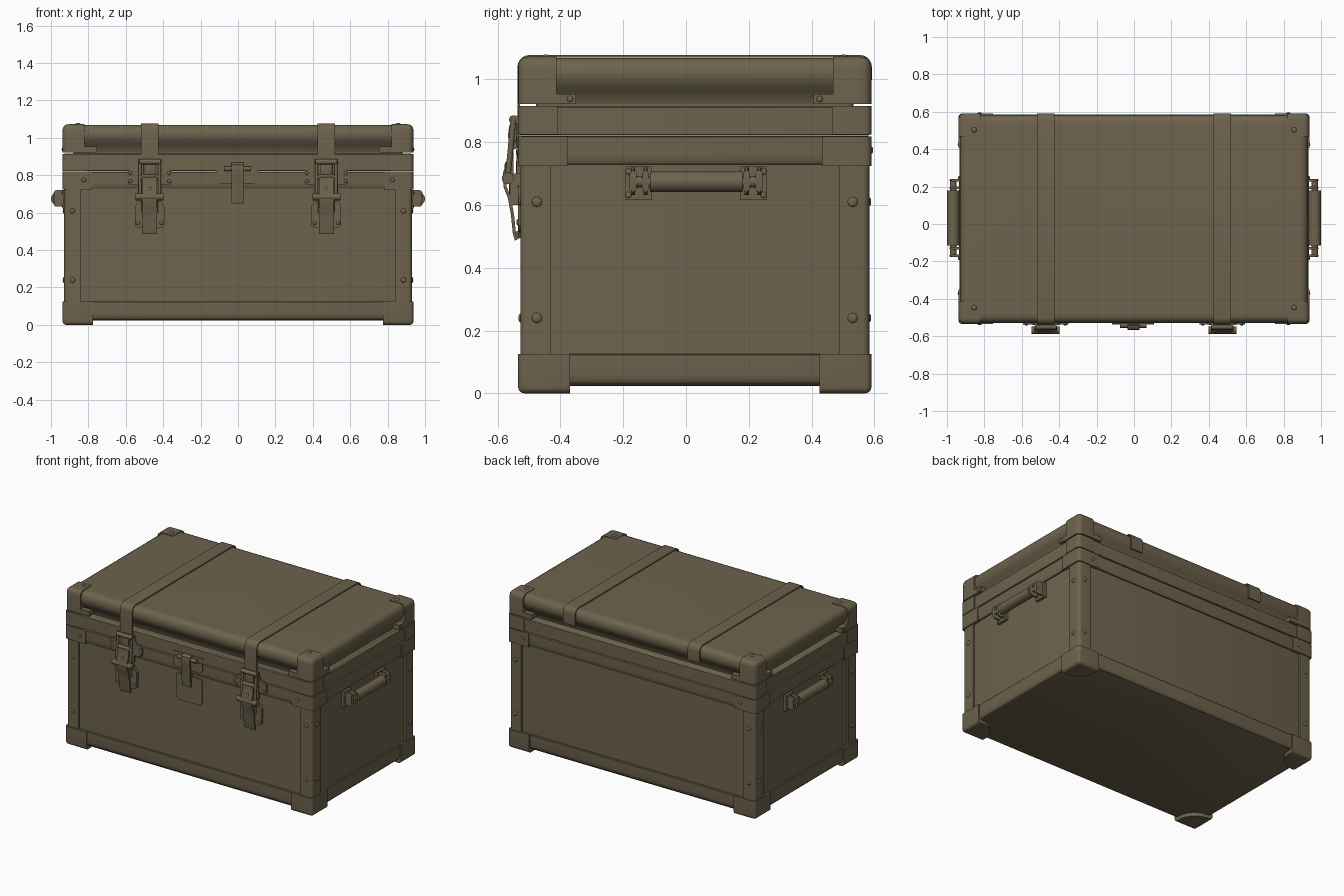
import bpy, bmesh, math
from mathutils import Matrix, Vector

if "Cube" in bpy.data.objects:
    bpy.data.objects.remove(bpy.data.objects["Cube"])

CY = 0.028              # depth centre of the case
HX, HY = 0.930, 0.556   # half width and half depth

paint = bpy.data.materials.new("olive_drab")
paint.diffuse_color = (0.155, 0.125, 0.075, 1)
paint.use_nodes = True
paint.node_tree.nodes["Principled BSDF"].inputs["Base Color"].default_value = paint.diffuse_color


def finish(name, bm, mirror=""):
    """Turn a bmesh into a shaded, optionally mirrored object."""
    bmesh.ops.recalc_face_normals(bm, faces=bm.faces)
    me = bpy.data.meshes.new(name)
    bm.to_mesh(me)
    bm.free()
    ob = bpy.data.objects.new(name, me)
    ob.location.y = CY
    bpy.context.collection.objects.link(ob)
    me.materials.append(paint)
    bpy.ops.object.select_all(action='DESELECT')
    ob.select_set(True)
    bpy.context.view_layer.objects.active = ob
    bpy.ops.object.shade_smooth_by_angle(angle=math.radians(35))
    if mirror:
        m = ob.modifiers.new("mirror", 'MIRROR')
        m.use_axis = ("x" in mirror, "y" in mirror, False)
        m.use_mirror_merge = False
    return ob


def loft(name, profile, r=0.022, seg=4):
    """Rounded rectangle stacked along (inset, height) points."""
    bm = bmesh.new()
    rings = []
    for inset, z in profile:
        ring = []
        for k, (sx, sy) in enumerate([(1, 1), (-1, 1), (-1, -1), (1, -1)]):
            for i in range(seg + 1):
                a = math.pi / 2 * (k + i / seg)
                ring.append(bm.verts.new((sx * (HX - inset - r) + r * math.cos(a),
                                          sy * (HY - inset - r) + r * math.sin(a), z)))
        rings.append(ring)
    n = len(rings[0])
    for a, b in zip(rings, rings[1:]):
        for i in range(n):
            bm.faces.new((a[i], a[(i + 1) % n], b[(i + 1) % n], b[i]))
    bm.faces.new(rings[0])
    bm.faces.new(rings[-1])
    return finish(name, bm)


def box(name, lo, hi, bevels=(), mirror="x"):
    """Box with bevels given as (edge rule, width, segments)."""
    bm = bmesh.new()
    bmesh.ops.create_cube(bm, size=1)
    lo, hi = Vector(lo), Vector(hi)
    for v in bm.verts:
        v.co = Vector([lo[i] + (v.co[i] + 0.5) * (hi[i] - lo[i]) for i in range(3)])
    for rule, width, seg in bevels:
        es = [e for e in bm.edges if rule((e.verts[0].co + e.verts[1].co) / 2)]
        bmesh.ops.bevel(bm, geom=es, offset=width, segments=seg,
                        profile=0.5, affect='EDGES')
    return finish(name, bm, mirror)


def prism(name, pts, axis, lo, hi, mirror="x"):
    """Outline extruded along x (points y,z) or along y (points x,z)."""
    bm = bmesh.new()
    place = (lambda p, t: (t, p[0], p[1])) if axis == "x" else (lambda p, t: (p[0], t, p[1]))
    a = [bm.verts.new(place(p, lo)) for p in pts]
    b = [bm.verts.new(place(p, hi)) for p in pts]
    n = len(pts)
    for i in range(n):
        bm.faces.new((a[i], a[(i + 1) % n], b[(i + 1) % n], b[i]))
    bm.faces.new(a)
    bm.faces.new(b)
    return finish(name, bm, mirror)


def rod(name, p, q, r, mirror="x", seg=16):
    p, q = Vector(p), Vector(q)
    bm = bmesh.new()
    turn = (q - p).to_track_quat('Z', 'Y').to_matrix().to_4x4()
    bmesh.ops.create_cone(bm, cap_ends=True, segments=seg, radius1=r, radius2=r,
                          depth=(q - p).length, matrix=Matrix.Translation((p + q) / 2) @ turn)
    return finish(name, bm, mirror)


def rivet(name, p, axis, r=0.013, mirror="xy"):
    bm = bmesh.new()
    s = [1, 1, 1]
    s[axis] = 0.45
    bmesh.ops.create_uvsphere(bm, u_segments=12, v_segments=8, radius=r,
                              matrix=Matrix.Translation(p) @ Matrix.Diagonal((*s, 1)))
    return finish(name, bm, mirror)


def ribbon(pts, t):
    """Closed outline of a band of thickness t along an open path."""
    out = []
    for i, p in enumerate(pts):
        a, b = Vector(pts[max(i - 1, 0)]), Vector(pts[min(i + 1, len(pts) - 1)])
        d = (b - a).normalized()
        out.append((p[0] + d.y * t, p[1] - d.x * t))
    return list(pts) + out[::-1]


# Case body, rails and lid
loft("case_body", [(0.012, 0.026), (0.012, 0.74)])
loft("base_rail", [(0.022, 0.024), (0.010, 0.030), (0.003, 0.042), (0, 0.06),
                   (0, 0.122), (0.004, 0.126), (0.014, 0.126)])
loft("middle_band", [(0.014, 0.728), (0.005, 0.730), (0, 0.738), (-0.002, 0.76),
                     (-0.002, 0.816), (0.003, 0.820)])
loft("lid_rim", [(0.002, 0.822), (-0.002, 0.825), (-0.002, 0.911), (0.004, 0.916)])
loft("lid_core", [(0.05, 0.90), (0.05, 0.94)])
loft("lid_top", [(0.045, 0.922), (0.040, 0.940), (0.026, 0.962), (0.010, 0.982),
                 (0.002, 1.002), (0, 1.022), (0.004, 1.044), (0.014, 1.060),
                 (0.030, 1.068), (0.05, 1.069)])

# Corner fittings: one quarter, mirrored both ways
CX, CYH = 0.938, 0.563


def corner(name, wx, wy, z0, z1, bevels, grow=0.0):
    lo, hi = (CX - wx, CYH - wy, z0), (CX + grow, CYH + grow, z1)
    return box(name, lo, hi, bevels, "xy")


def upright(c):
    return c.x > CX - 0.002 and c.y > CYH - 0.002


def outer_side(c):
    return c.x > CX - 0.002 or c.y > CYH - 0.002


corner("base_corner", 0.163, 0.166, 0, 0.125, [
    (lambda c: c.x < 0.78 and c.y < 0.40, 0.13, 8),
    (lambda c: upright(c) or (outer_side(c) and c.z < 0.001), 0.020, 4)])
corner("lid_corner", 0.118, 0.122, 0.922, 1.073, [
    (lambda c: upright(c) or (outer_side(c) and c.z > 1.07), 0.032, 5)])
corner("lid_corner_skirt", 0.183, 0.185, 0.922, 0.954, [(upright, 0.032, 5)])
corner("band_corner", 0.157, 0.157, 0.725, 0.819, [(upright, 0.022, 4)], 0.0)
corner("rim_corner", 0.125, 0.125, 0.824, 0.915, [(upright, 0.022, 4)], 0.0)

# Upright corner trims
box("corner_trim", (0.84, 0.460, 0.12), (HX, HY, 0.735),
    [(lambda c: c.x > HX - 0.002 and c.y > HY - 0.002, 0.022, 4)], "xy")

# Rivets
for z in (0.24, 0.61):
    rivet("side_rivet", (HX, 0.503, z), 0, 0.016)
    rivet("front_rivet", (0.885, HY, z), 1, 0.014)
rivet("lid_rivet", (0.855, 0.475, 1.073), 2, 0.014)
rivet("band_rivet", (0.825, CYH, 0.775), 1, 0.012)
rivet("skirt_rivet", (CX, 0.398, 0.938), 0, 0.010)

# Straps over the lid
F = -HY                  # front surface
arc = [(math.radians(a), 0.03) for a in range(0, 91, 18)]
path = [(F - 0.001, 0.87), (F - 0.001, 0.96)]
path += [(F + 0.029 - r * math.cos(a), 1.040 + r * math.sin(a)) for a, r in arc]
path += [(HY - 0.030 + r * math.sin(a), 1.040 + r * math.cos(a)) for a, r in arc]
path += [(HY, 1.0), (HY - 0.002, 0.965)]
SX = 0.472
prism("strap", ribbon(path, -0.008), "x", SX - 0.046, SX + 0.046)

# Latches: catch plate, wings, lever, loop and lower plate
box("latch_catch_plate", (SX - 0.062, F - 0.012, 0.70), (SX + 0.062, F, 0.885))
prism("latch_wings", [(SX + x, z) for x, z in
      [(-0.122, 0.765), (-0.105, 0.748), (0.105, 0.748), (0.122, 0.765), (0.122, 0.812),
       (0.105, 0.83), (0.08, 0.83), (0.065, 0.865), (-0.065, 0.865), (-0.08, 0.83),
       (-0.105, 0.83), (-0.122, 0.812)]], "y", F - 0.010, F)
prism("latch_lower_plate", [(SX + x, z) for x, z in
      [(-0.08, 0.535), (-0.065, 0.52), (-0.03, 0.515), (-0.018, 0.495), (0.018, 0.495),
       (0.03, 0.515), (0.065, 0.52), (0.08, 0.535), (0.08, 0.635), (0.06, 0.66),
       (-0.06, 0.66), (-0.08, 0.635)]], "y", F - 0.008, F + 0.013)
lever = [(F - 0.012, 0.80), (F - 0.030, 0.785), (F - 0.032, 0.74), (F - 0.046, 0.70),
         (F - 0.044, 0.66), (F - 0.030, 0.625), (F - 0.020, 0.57), (F - 0.014, 0.51),
         (F - 0.008, 0.49)]
prism("latch_lever", ribbon(lever, 0.010), "x", SX - 0.040, SX + 0.040)
box("latch_housing", (SX - 0.045, F - 0.036, 0.60), (SX + 0.045, F, 0.70),
    [(lambda c: c.y < F - 0.035, 0.012, 2)])
rod("latch_hinge_pin", (SX - 0.075, F - 0.040, 0.685), (SX + 0.075, F - 0.040, 0.685), 0.019)
rod("latch_hook_pin", (SX - 0.058, F - 0.022, 0.872), (SX + 0.058, F - 0.022, 0.872), 0.014)
rod("latch_middle_pin", (SX - 0.055, F - 0.024, 0.79), (SX + 0.055, F - 0.024, 0.79), 0.014)
box("latch_hook", (SX - 0.032, F - 0.026, 0.80), (SX + 0.032, F, 0.865),
    [(lambda c: c.y < F - 0.025, 0.008, 2)])
rod("latch_tip", (SX - 0.016, F - 0.008, 0.505), (SX + 0.016, F - 0.008, 0.505), 0.012)
rivet("lever_rivet", (SX, F - 0.045, 0.725), 1, 0.012, "x")
for s in (-1, 1):
    rod("latch_loop_side", (SX + s * 0.052, F - 0.040, 0.685),
        (SX + s * 0.052, F - 0.022, 0.872), 0.009)
    for z in (0.768, 0.812):
        rivet("wing_rivet", (SX + s * 0.104, F - 0.010, z), 1, 0.010, "x")
    rivet("lower_plate_rivet", (SX + s * 0.063, F - 0.008, 0.545), 1, 0.010, "x")

# Centre hasp
prism("hasp_lower_plate", [(x - 0.005, z) for x, z in
      [(-0.098, 0.545), (-0.08, 0.53), (0.08, 0.53), (0.098, 0.545), (0.098, 0.70),
       (0.085, 0.712), (-0.085, 0.712), (-0.098, 0.70)]], "y", F + 0.004, F + 0.013, "")
prism("hasp_upper_plate", [(x - 0.005, z) for x, z in
      [(-0.112, 0.775), (-0.09, 0.757), (0.09, 0.757), (0.112, 0.775), (0.112, 0.828),
       (-0.112, 0.828)]], "y", F - 0.010, F, "")
hasp = [(F - 0.008, 0.858), (F - 0.026, 0.85), (F - 0.030, 0.82), (F - 0.022, 0.79),
        (F - 0.022, 0.70), (F - 0.014, 0.652)]
prism("hasp_tongue", ribbon(hasp, 0.010), "x", -0.036, 0.030, "")
rod("hasp_pin", (-0.075, F - 0.014, 0.835), (0.068, F - 0.014, 0.835), 0.013, "")
box("hasp_staple", (-0.022, F - 0.014, 0.66), (0.016, F + 0.014, 0.74), (), "")
box("hasp_hinge_strip", (-0.115, F - 0.006, 0.852), (0.105, F, 0.862), (), "")

# Side handles
BX, BZ = 0.967, 0.674
rod("handle_grip", (BX, -0.142, BZ), (BX, 0.152, BZ), 0.033, "x", 24)
rod("handle_bar", (BX, -0.205, BZ), (BX, 0.212, BZ), 0.018)
for s in (-1, 1):
    y = 0.004 + s * 0.183
    box("handle_plate", (HX - 0.02, y - 0.041, 0.616), (HX + 0.006, y + 0.041, 0.722))
    for d in (-0.022, 0.018):
        box("handle_lug", (HX - 0.01, y + s * d - 0.007, 0.632),
            (0.987, y + s * d + 0.007, 0.720),
            [(lambda c: c.x > 0.986, 0.018, 3)])
    for z in (0.632, 0.706):
        rivet("handle_rivet", (HX + 0.006, y + s * 0.032, z), 0, 0.010, "x")
